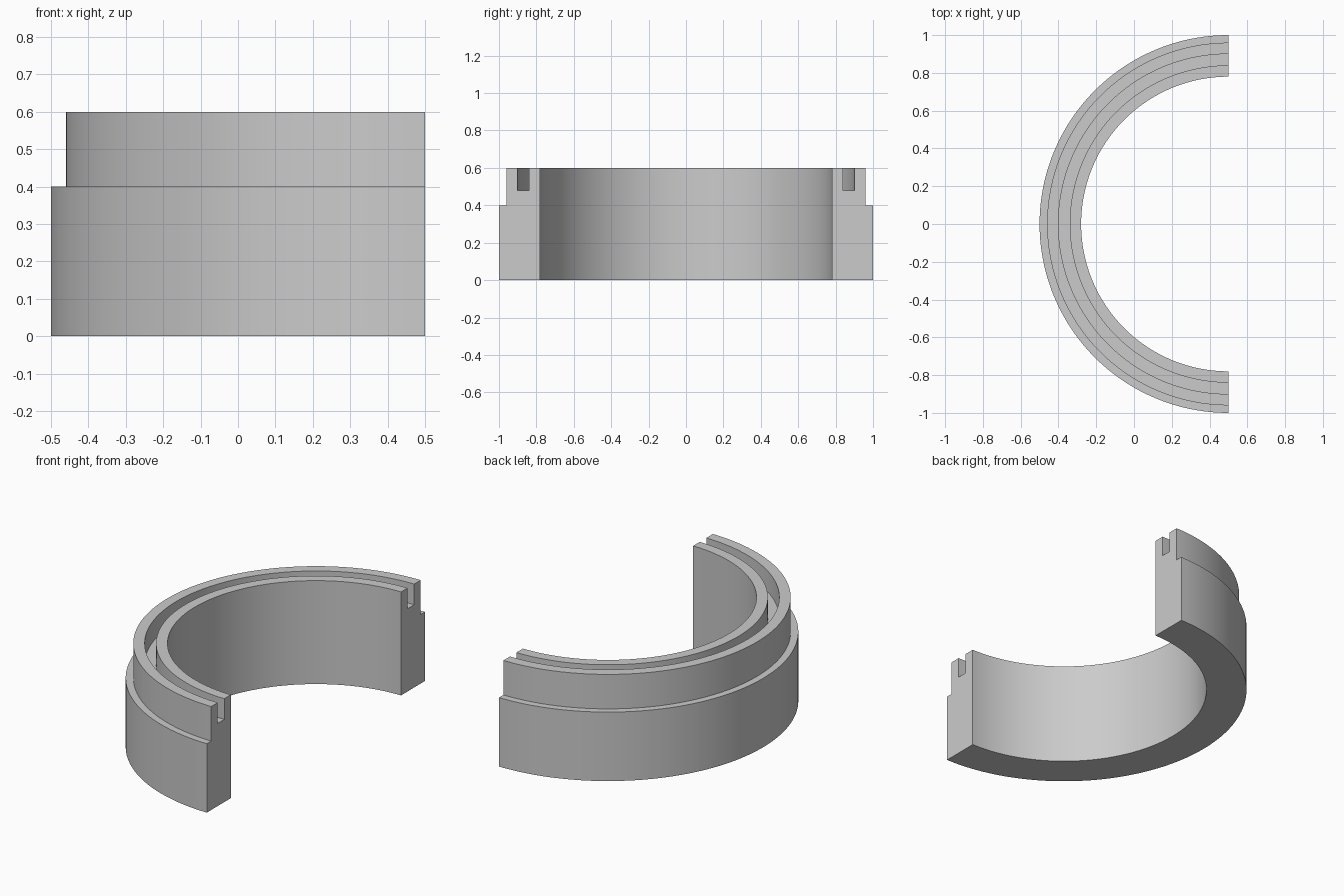
import bpy
import bmesh
import math

cube = bpy.data.objects.get("Cube")
if cube:
    bpy.data.objects.remove(cube, do_unlink=True)

# Single plain grey
grey = bpy.data.materials.new("plain grey")
grey.use_nodes = True
colour = (0.6, 0.6, 0.6, 1.0)
grey.diffuse_color = colour
grey.node_tree.nodes["Principled BSDF"].inputs["Base Color"].default_value = colour

# Cross-section as (radius, height): outer step and a groove in the top
R_OUT, R_STEP, R_GROOVE_OUT, R_GROOVE_IN, R_IN = 1.0, 0.96, 0.90, 0.84, 0.78
Z_STEP, Z_GROOVE, Z_TOP = 0.4, 0.48, 0.6
CENTRE_X = 0.5
SEGMENTS = 96
profile = [
    (R_IN, 0), (R_OUT, 0), (R_OUT, Z_STEP), (R_STEP, Z_STEP),
    (R_STEP, Z_TOP), (R_GROOVE_OUT, Z_TOP), (R_GROOVE_OUT, Z_GROOVE),
    (R_GROOVE_IN, Z_GROOVE), (R_GROOVE_IN, Z_TOP), (R_IN, Z_TOP),
]

# Sweep the section through half a turn, bulging towards -x
bm = bmesh.new()
verts = [bm.verts.new((CENTRE_X, -r, z)) for r, z in profile]
edges = [bm.edges.new((v, verts[(i + 1) % len(verts)])) for i, v in enumerate(verts)]
bmesh.ops.spin(bm, geom=verts + edges, cent=(CENTRE_X, 0, 0), axis=(0, 0, 1),
               angle=-math.pi, steps=SEGMENTS, use_duplicate=False)

# Close the two cut ends
bmesh.ops.holes_fill(bm, edges=[e for e in bm.edges if e.is_boundary], sides=0)
bmesh.ops.recalc_face_normals(bm, faces=bm.faces)

mesh = bpy.data.meshes.new("half_ring")
bm.to_mesh(mesh)
bm.free()
mesh.materials.append(grey)
ring = bpy.data.objects.new("half_ring", mesh)
bpy.context.collection.objects.link(ring)

# Smooth curved walls, crisp corners
bpy.ops.object.select_all(action="DESELECT")
ring.select_set(True)
bpy.context.view_layer.objects.active = ring
bpy.ops.object.shade_smooth_by_angle(angle=math.radians(30))
